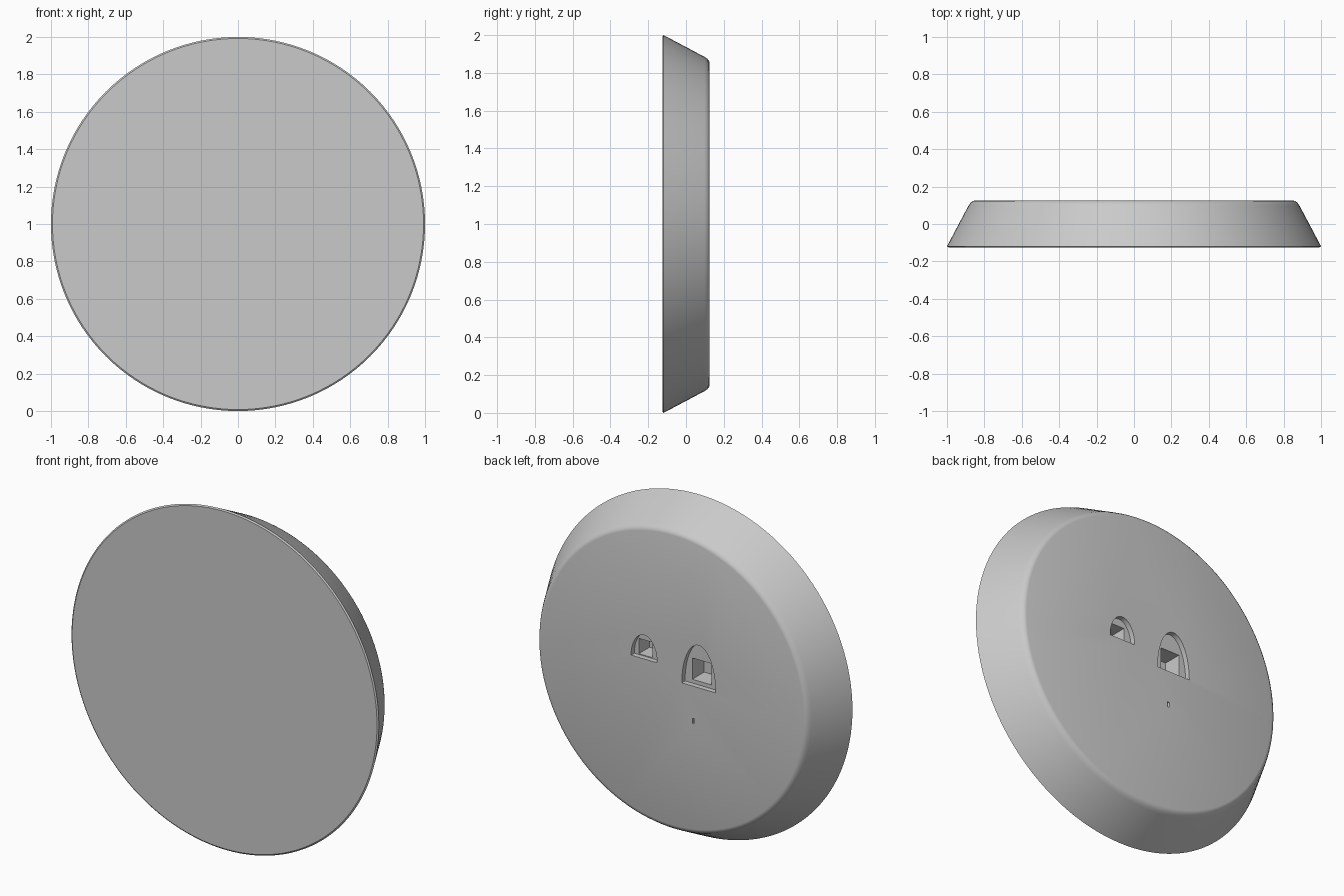
import bpy
import bmesh
from math import sin, cos, pi, radians

cube = bpy.data.objects.get("Cube")
if cube:
    bpy.data.objects.remove(cube, do_unlink=True)

SEGMENTS = 128
BACK = 0.125

grey = bpy.data.materials.new("plain grey")
grey.use_nodes = True
colour = (0.59, 0.59, 0.59, 1)
grey.diffuse_color = colour
grey.node_tree.nodes["Principled BSDF"].inputs["Base Color"].default_value = colour


def make_object(name, bm):
    bmesh.ops.recalc_face_normals(bm, faces=bm.faces)
    mesh = bpy.data.meshes.new(name)
    bm.to_mesh(mesh)
    bm.free()
    mesh.materials.append(grey)
    obj = bpy.data.objects.new(name, mesh)
    bpy.context.collection.objects.link(obj)
    return obj


def lathe(name, profile):
    """Turn (radius, y) points around the disc axis and cap both ends."""
    bm = bmesh.new()
    rings = []
    for radius, y in profile:
        angles = [2 * pi * i / SEGMENTS for i in range(SEGMENTS)]
        rings.append([bm.verts.new((radius * cos(a), y, 1 + radius * sin(a))) for a in angles])
    for lower, upper in zip(rings, rings[1:]):
        for i in range(SEGMENTS):
            j = (i + 1) % SEGMENTS
            bm.faces.new((lower[i], lower[j], upper[j], upper[i]))
    bm.faces.new(rings[0])
    bm.faces.new(rings[-1])
    return make_object(name, bm)


def cut(body, outline, depth):
    """Sink an x-z outline into the back face."""
    bm = bmesh.new()
    floor = bm.faces.new([bm.verts.new((x, BACK - depth, z)) for x, z in outline])
    moved = bmesh.ops.extrude_face_region(bm, geom=[floor])["geom"]
    verts = [v for v in moved if isinstance(v, bmesh.types.BMVert)]
    bmesh.ops.translate(bm, verts=verts, vec=(0, depth + 0.1, 0))
    cutter = make_object("recess_cutter", bm)
    cutter.hide_render = True
    mod = body.modifiers.new("recess", "BOOLEAN")
    mod.operation = "DIFFERENCE"
    mod.solver = "EXACT"
    mod.object = cutter
    bpy.context.view_layer.objects.active = body
    bpy.ops.object.modifier_apply(modifier=mod.name)
    bpy.data.objects.remove(cutter, do_unlink=True)


def arch(x, z, half_width, height, steps=20):
    return [(x + half_width * cos(pi * i / steps), z + height * sin(pi * i / steps))
            for i in range(steps + 1)]


def box(x, z, width, height):
    w, h = width / 2, height / 2
    return [(x - w, z - h), (x + w, z - h), (x + w, z + h), (x - w, z + h)]


# Tapered disc with a rounded back rim
disc = lathe("tapered_disc", [(0.992, -BACK), (1.0, -0.119), (0.885, 0.098),
                              (0.875, 0.113), (0.863, 0.122), (0.852, BACK)])

# Large and small arched recesses, each with a deeper square socket
cut(disc, arch(-0.17, 1.0, 0.11, 0.25), 0.03)
cut(disc, box(-0.17, 1.085, 0.125, 0.125), 0.14)
cut(disc, arch(0.185, 1.075, 0.085, 0.14), 0.03)
cut(disc, box(0.195, 1.125, 0.09, 0.09), 0.13)

# Small nick below the large recess
cut(disc, box(-0.135, 0.795, 0.012, 0.03), 0.015)

bpy.ops.object.select_all(action="DESELECT")
disc.select_set(True)
bpy.context.view_layer.objects.active = disc
bpy.ops.object.shade_smooth_by_angle(angle=radians(25))
